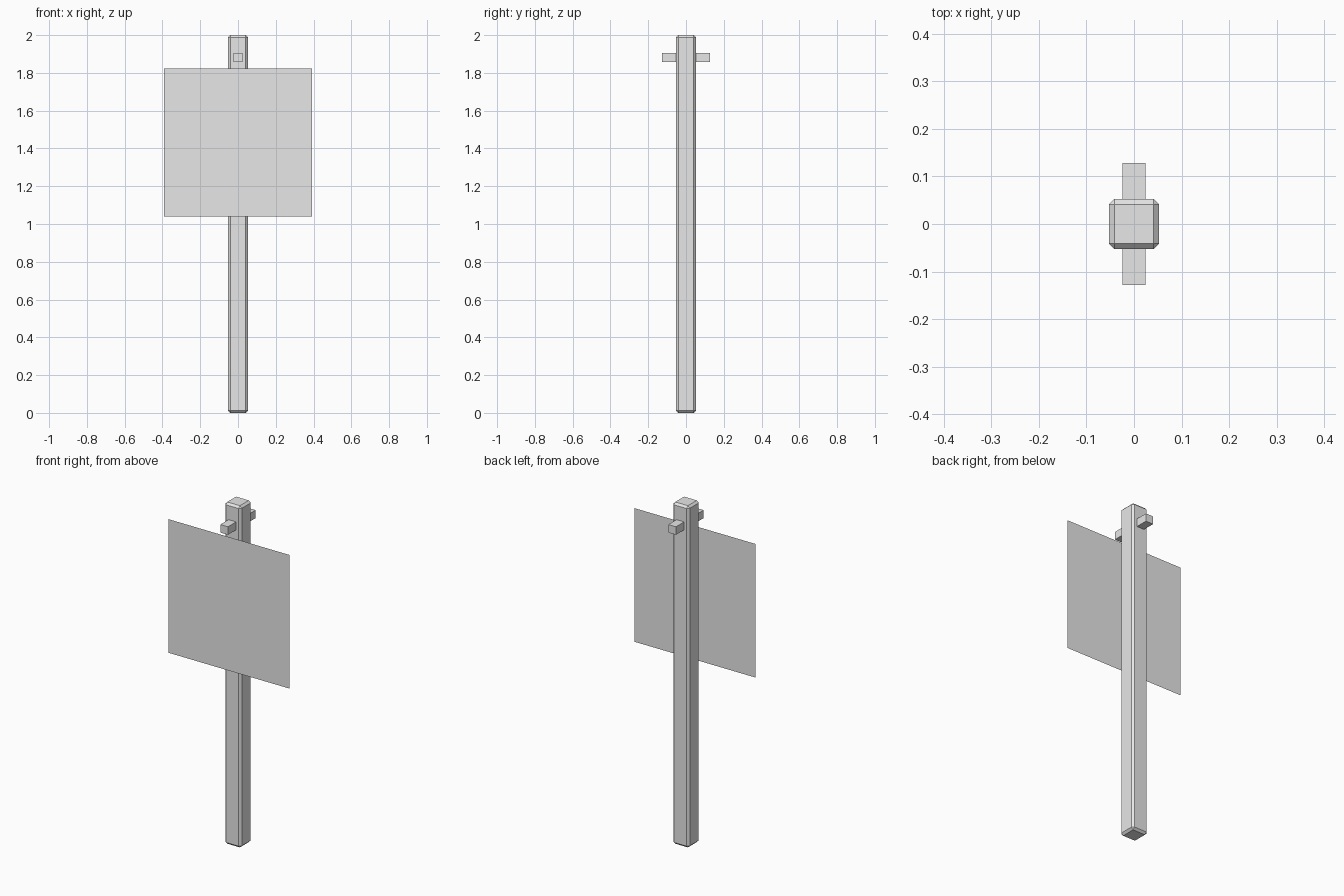
import bpy
from mathutils import Vector

cube = bpy.data.objects.get("Cube")
if cube:
    bpy.data.objects.remove(cube, do_unlink=True)

# One plain grey for the whole sign
grey = bpy.data.materials.new("light_grey")
grey.use_nodes = True
colour = (0.8, 0.8, 0.8, 1)
grey.diffuse_color = colour
grey.node_tree.nodes["Principled BSDF"].inputs["Base Color"].default_value = colour


def finish(name):
    obj = bpy.context.object
    obj.name = obj.data.name = name
    obj.data.materials.append(grey)
    return obj


def box(name, centre, size):
    bpy.ops.mesh.primitive_cube_add(size=1, location=centre)
    obj = finish(name)
    for v in obj.data.vertices:
        v.co = v.co * Vector(size)
    return obj


# Post with chamfered edges
post = box("post", (0, 0, 1), (0.106, 0.106, 2))
bevel = post.modifiers.new("chamfer", 'BEVEL')
bevel.width = 0.012
bevel.segments = 1

# Pegs sticking out of the front and back of the post
for name, side in (("front_peg", -1), ("back_peg", 1)):
    box(name, (0, side * 0.084, 1.882), (0.049, 0.088, 0.047))

# Thin square sheet hanging in front of the post
bpy.ops.mesh.primitive_plane_add(size=0.782, location=(0, -0.084, 1.431))
sheet = finish("hanging_sheet")
for v in sheet.data.vertices:
    v.co = (v.co.x, 0, v.co.y)
